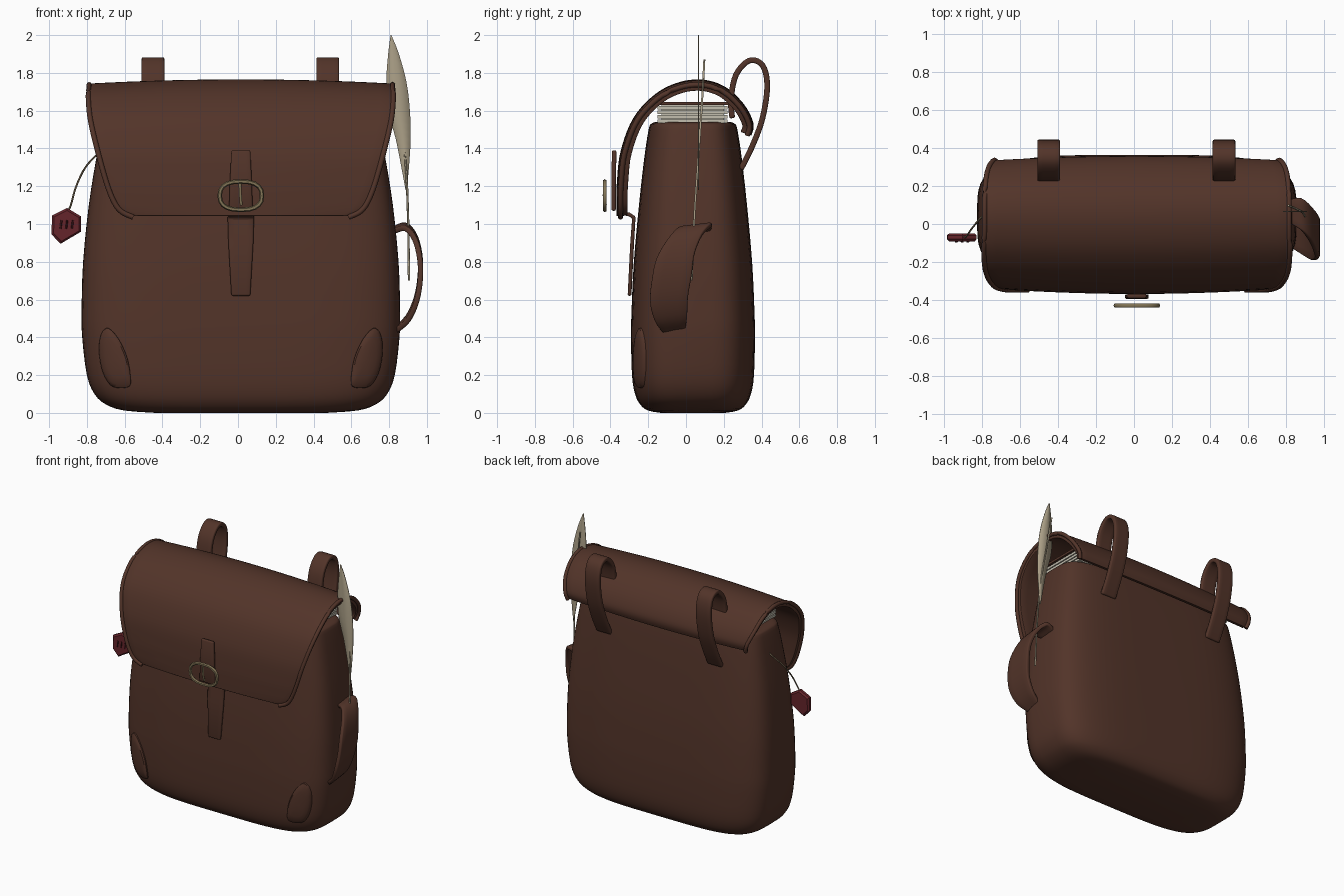
import bpy, bmesh, math
from mathutils import Vector

if "Cube" in bpy.data.objects:
    bpy.data.objects.remove(bpy.data.objects["Cube"])

CX, CY, N = 0.015, 0.037, 4.0

def mat(name, c):
    m = bpy.data.materials.new(name)
    m.diffuse_color = (*c, 1)
    m.use_nodes = True
    m.node_tree.nodes["Principled BSDF"].inputs["Base Color"].default_value = m.diffuse_color
    return m

leather = mat("brown_leather", (0.085, 0.034, 0.022))
brass = mat("aged_brass", (0.23, 0.18, 0.095))
cream = mat("feather_cream", (0.42, 0.36, 0.25))
paper = mat("paper", (0.55, 0.52, 0.43))
red = mat("seal_red", (0.13, 0.018, 0.024))
dark_red = mat("seal_dark_red", (0.05, 0.008, 0.01))
twine = mat("twine", (0.16, 0.12, 0.07))

def spline(pts, k=6):
    """Smooth interpolation through tuples of any length."""
    out = []
    for i in range(len(pts) - 1):
        p = [pts[max(i - 1, 0)], pts[i], pts[i + 1], pts[min(i + 2, len(pts) - 1)]]
        for j in range(k):
            t = j / k
            out.append(tuple(0.5 * (2*b + (c - a)*t + (2*a - 5*b + 4*c - d)*t*t + (3*b - a - 3*c + d)*t**3)
                             for a, b, c, d in zip(*p)))
    out.append(tuple(pts[-1]))
    return out

def make(name, verts, faces, m, angle=40):
    me = bpy.data.meshes.new(name)
    me.from_pydata([tuple(v) for v in verts], [], faces)
    ob = bpy.data.objects.new(name, me)
    bpy.context.collection.objects.link(ob)
    me.materials.append(m)
    bm = bmesh.new()
    bm.from_mesh(me)
    bmesh.ops.recalc_face_normals(bm, faces=bm.faces) if angle < 0 else None
    bm.to_mesh(me)
    bm.free()
    bpy.ops.object.select_all(action='DESELECT')
    ob.select_set(True)
    bpy.context.view_layer.objects.active = ob
    if angle:
        bpy.ops.object.shade_smooth_by_angle(angle=math.radians(abs(angle)))
    return ob

def sheet(name, rows, m, thick, offset=0, bevel=0.008):
    """Grid of point rows given thickness."""
    w = len(rows[0])
    faces = [(i*w + j, (i+1)*w + j, (i+1)*w + j + 1, i*w + j + 1)
             for i in range(len(rows) - 1) for j in range(w - 1)]
    ob = make(name, [p for r in rows for p in r], faces, m)
    s = ob.modifiers.new("thickness", 'SOLIDIFY')
    s.thickness, s.offset = thick, offset
    if bevel:
        b = ob.modifiers.new("soft_edge", 'BEVEL')
        b.width, b.segments, b.limit_method, b.angle_limit = bevel, 2, 'ANGLE', 1.0
    return ob

def tube(name, pts, r, m, sides=8, closed=False):
    pts = [Vector(p) for p in pts]
    n, verts, faces = len(pts), [], []
    for i, p in enumerate(pts):
        a = pts[(i-1) % n] if closed or i else p
        b = pts[(i+1) % n] if closed or i < n - 1 else p
        t = (b - a).normalized()
        u = t.cross(Vector((0, 1, 0)) if abs(t.y) < 0.9 else Vector((1, 0, 0))).normalized()
        v = t.cross(u)
        verts += [p + r*(u*math.cos(k*math.tau/sides) + v*math.sin(k*math.tau/sides)) for k in range(sides)]
    for i in range(n if closed else n - 1):
        j = (i + 1) % n
        faces += [(i*sides + k, i*sides + (k+1) % sides, j*sides + (k+1) % sides, j*sides + k) for k in range(sides)]
    if not closed:
        faces += [tuple(range(sides)), tuple(range((n-1)*sides, n*sides))]
    return make(name, verts, faces, m, -60)

def box(name, lo, hi, m):
    v = [(x, y, z) for x in (lo[0], hi[0]) for y in (lo[1], hi[1]) for z in (lo[2], hi[2])]
    f = [(0, 1, 3, 2), (4, 6, 7, 5), (0, 4, 5, 1), (2, 3, 7, 6), (0, 2, 6, 4), (1, 5, 7, 3)]
    return make(name, v, f, m, 0)

# Bag body: superellipse rings (z, half width, half depth)
prof = [(0, .45, .17), (.013, .62, .24), (.045, .715, .28), (.1, .775, .307), (.2, .815, .323), (.4, .84, .328),
        (.55, .843, .325), (.8, .835, .313), (1.1, .805, .286), (1.35, .765, .258), (1.5, .735, .235),
        (1.53, .72, .222), (1.54, .69, .2)]
rings, S = spline(prof, 3), 64
verts = []
for z, hx, hy in rings:
    for k in range(S):
        a = math.tau * k / S
        c, s = math.cos(a), math.sin(a)
        verts.append((CX + hx*math.copysign(abs(c)**(2/N), c), CY + hy*math.copysign(abs(s)**(2/N), s), max(z, 0)))
faces = [(i*S + k, i*S + (k+1) % S, (i+1)*S + (k+1) % S, (i+1)*S + k) for i in range(len(rings)-1) for k in range(S)]
faces += [tuple(range(S))[::-1], tuple(range((len(rings)-1)*S, len(rings)*S))]
make("bag_body", verts, faces, leather, -50)

def front_y(x, z):
    for a, b in zip(rings, rings[1:]):
        if a[0] <= z <= b[0]:
            t = (z - a[0]) / (b[0] - a[0])
            hx, hy = a[1] + t*(b[1] - a[1]), a[2] + t*(b[2] - a[2])
            return CY - hy * max(0, 1 - abs((x - CX)/hx)**N)**(1/N)

# Stacked sheets and cover under the flap
for i in range(4):
    z = 1.535 + i*0.024
    box("paper_stack", (CX - .66, -.15, z), (CX + .66, .22, z + .017), paper)
box("paper_core", (CX - .64, -.13, 1.53), (CX + .64, .2, 1.63), paper)
box("book_cover", (CX - .67, -.155, 1.63), (CX + .67, .225, 1.647), leather)

# Flap: profile (y, z, half width) from the back over to the front
flap = spline([(.325, 1.475, .74), (.335, 1.53, .755), (.29, 1.62, .785), (.2, 1.705, .8), (.09, 1.742, .803),
               (-.03, 1.73, .803), (-.15, 1.67, .807), (-.26, 1.55, .795), (-.325, 1.38, .755), (-.344, 1.22, .71),
               (-.347, 1.12, .67), (-.347, 1.07, .63), (-.347, 1.042, .57)], 5)
rows = []
for i, (y, z, w) in enumerate(flap):
    a, b = flap[max(i-1, 0)], flap[min(i+1, len(flap)-1)]
    d = Vector((0, b[0]-a[0], b[1]-a[1])).normalized()
    nrm = Vector((0, d.z, -d.y))
    rows.append([Vector((CX + w*u, y, z)) + nrm*0.022*(1 - u*u) for u in [j/12 - 1 for j in range(25)]])
sheet("flap", rows, leather, .038, -1)
for j, nm in ((0, "flap_piping_left"), (-1, "flap_piping_right")):
    tube(nm, [r[j] + Vector((0, 0, -.006)) for r in rows], .014, leather)

# Front strap, upper on the flap and lower on the body
def band(name, pts, m, thick, wdir=(1, 0, 0)):
    d = Vector(wdir)
    return sheet(name, [[Vector(p[:3]) + d*p[3]*u for u in (-1, -.5, 0, .5, 1)] for p in pts], m, thick)
band("strap_upper", [(CX, -.38, 1.39, .05), (CX, -.383, 1.23, .058), (CX, -.383, 1.07, .063)], leather, .024)
band("strap_lower", [(CX, -.36, 1.062, .064), (CX, -.3, 1.05, .066), (CX, -.276, 1.035, .07), (CX, -.285, .9, .066),
                     (CX, -.299, .62, .05)], leather, .02)

# Buckle ring and prong
ring = [(CX + .112*math.copysign(abs(math.cos(a))**.8, math.cos(a)), -.43,
         1.15 + .075*math.copysign(abs(math.sin(a))**.8, math.sin(a))) for a in [k*math.tau/20 for k in range(20)]]
tube("buckle_ring", ring, .012, brass, 6, True)
tube("buckle_prong", [(CX - .005, -.432, 1.215), (CX - .002, -.435, 1.15), (CX + .002, -.425, 1.1)], .007, brass, 6)

# Corner patches wrapped on the body
outline = [(.75, .38), (.735, .43), (.7, .45), (.645, .39), (.6, .29), (.583, .19), (.588, .14), (.64, .13),
           (.69, .145), (.73, .21), (.75, .3)]
outline = spline(outline + outline[:1], 3)[:-1]
K = len(outline)
for side in (-1, 1):
    verts, faces = [], []
    for r, off in ((1, -.01), (.98, .01), (.85, .019), (.6, .022), (.3, .024), (.02, .024)):
        for x, z in outline:
            px, pz = CX + side*(.667 + (x - .667)*r), .28 + (z - .28)*r
            verts.append((px, front_y(px, pz) - off, pz))
    faces = [(i*K + k, i*K + (k+1) % K, (i+1)*K + (k+1) % K, (i+1)*K + k) for i in range(5) for k in range(K)]
    faces.append(tuple(range(5*K, 6*K)))
    make("corner_patch", verts, faces if side > 0 else [f[::-1] for f in faces], leather)

# Shoulder strap loops at the back
loop = spline([(.245, 1.56), (.238, 1.66), (.265, 1.79), (.335, 1.865), (.405, 1.84), (.43, 1.73), (.405, 1.56),
               (.35, 1.41), (.29, 1.29)], 5)
for x in (-.45, .475):
    band("shoulder_loop", [(x, y, z, .06) for y, z in loop], leather, .03)

# Side holder loop on the right
side = spline([(.82, .07, .965, .06), (.885, .05, .985, .085), (.935, -.005, .93, .09), (.962, -.055, .83, .1),
               (.965, -.075, .72, .105), (.945, -.09, .6, .1), (.9, -.08, .5, .085), (.835, -.065, .44, .06)], 4)
band("side_holder", side, leather, .028, (0.0, 1, 0.12))

# Quill: thin vane and slanted shaft
vane = spline([(2.0, .808, .812), (1.9, .795, .852), (1.75, .785, .892), (1.6, .795, .91), (1.45, .835, .914),
               (1.3, .865, .905), (1.18, .887, .893)], 4)
sheet("quill_vane", [[Vector((l + (r-l)*t, .065, z)) for t in (0, .5, 1)] for z, l, r in vane], cream, .005, 0, 0)
tube("quill_shaft", spline([(.905, .03, .7), (.9, .045, 1.05), (.885, .065, 1.35), (.845, .085, 1.65),
                            (.815, .097, 1.87)]), .006, cream, 6)

# Hanging wax seal with marks and string
hexa = [(-.905, 1.085), (-.83, 1.04), (-.83, .96), (-.94, .895), (-.987, .945), (-.985, 1.045)]
verts = [(-.908 + (x + .908)*s, y, .99 + (z - .99)*s) for y, s in ((-.092, .86), (-.08, 1), (-.06, 1), (-.05, .86))
         for x, z in hexa]
faces = [(i*6 + k, i*6 + (k+1) % 6, i*6 + 6 + (k+1) % 6, i*6 + 6 + k) for i in range(3) for k in range(6)]
make("wax_seal", verts, faces + [tuple(range(6)), tuple(range(18, 24))], red, -20)
for i in range(3):
    x = -.94 + i*.03
    tube("seal_mark", [(x, -.094, .975), (x + .006, -.094, 1.02)], .005, dark_red, 6)
tube("seal_string", spline([(-.74, .07, 1.37), (-.775, .06, 1.34), (-.82, .02, 1.28), (-.86, -.03, 1.19),
                            (-.885, -.065, 1.1), (-.9, -.07, 1.07)], 4), .005, twine, 6)
